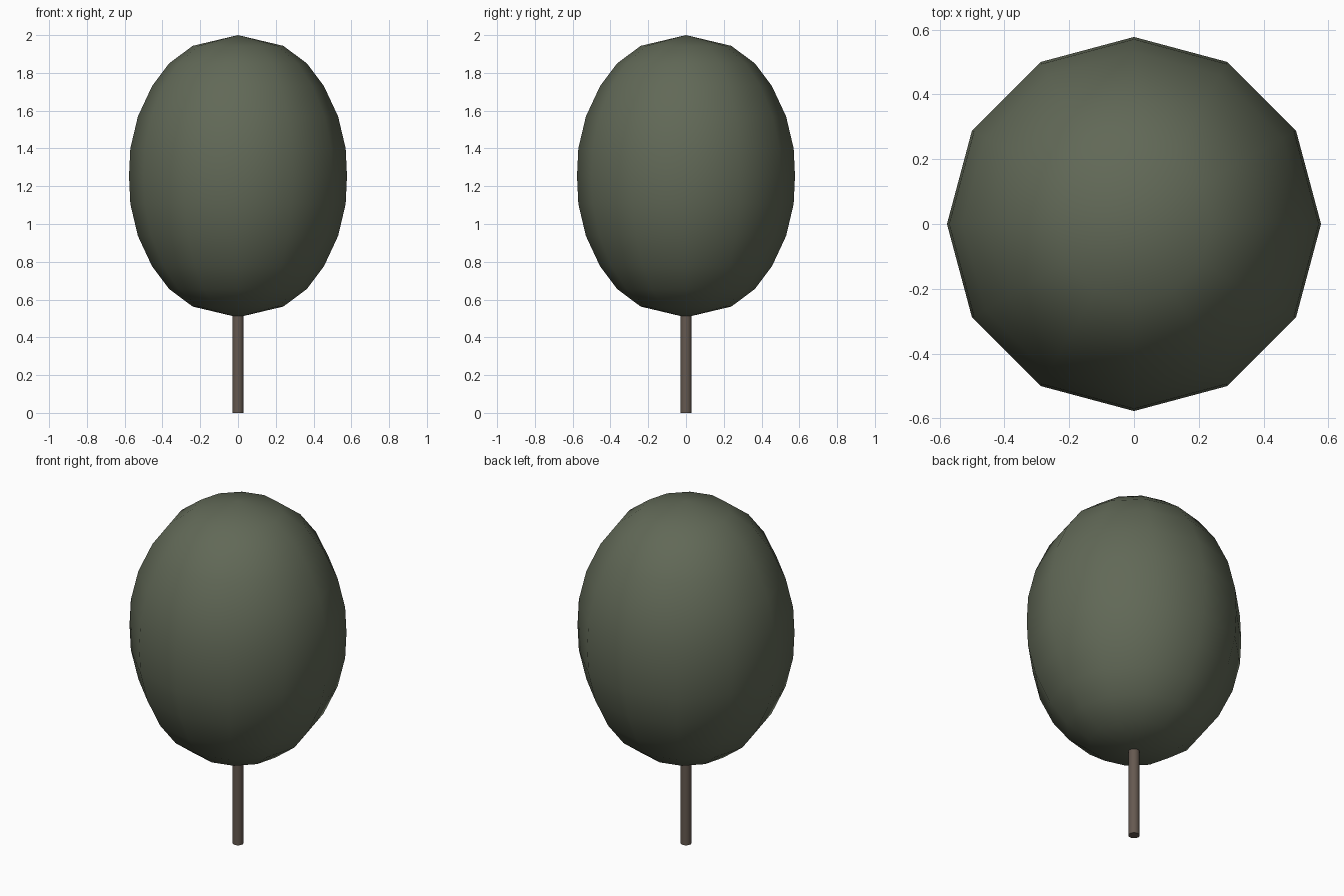
import bpy, bmesh, math

if "Cube" in bpy.data.objects:
    bpy.data.objects.remove(bpy.data.objects["Cube"])


def material(name, color):
    m = bpy.data.materials.new(name)
    m.diffuse_color = (*color, 1)
    m.use_nodes = True
    m.node_tree.nodes["Principled BSDF"].inputs["Base Color"].default_value = m.diffuse_color
    return m


def lathe(name, profile, sides, mat, angle):
    """Revolve (radius, z) points about z; zero radius makes a pole."""
    bm = bmesh.new()
    rings = []
    for r, z in profile:
        n = sides if r > 0 else 1
        rings.append([bm.verts.new((r * math.cos(math.tau * i / sides),
                                    r * math.sin(math.tau * i / sides), z))
                      for i in range(n)])
    for a, b in zip(rings, rings[1:]):
        for i in range(sides):
            j = (i + 1) % sides
            if len(a) == 1:
                bm.faces.new((a[0], b[j], b[i]))
            elif len(b) == 1:
                bm.faces.new((a[i], a[j], b[0]))
            else:
                bm.faces.new((a[i], a[j], b[j], b[i]))
    bmesh.ops.recalc_face_normals(bm, faces=bm.faces)
    mesh = bpy.data.meshes.new(name)
    bm.to_mesh(mesh)
    bm.free()
    obj = bpy.data.objects.new(name, mesh)
    bpy.context.collection.objects.link(obj)
    mesh.materials.append(mat)
    bpy.ops.object.select_all(action='DESELECT')
    obj.select_set(True)
    bpy.context.view_layer.objects.active = obj
    bpy.ops.object.shade_smooth_by_angle(angle=math.radians(angle))
    return obj


# Crown: twelve-sided egg, mirrored about its middle height
MID = 1.253
half = [(0, 0.747), (0.24, 0.69), (0.365, 0.597), (0.455, 0.477),
        (0.53, 0.316), (0.57, 0.147)]
profile = ([(r, MID - h) for r, h in half] + [(0.577, MID)]
           + [(r, MID + h) for r, h in reversed(half)])
lathe("crown", profile, 12, material("foliage", (0.12, 0.14, 0.095)), 60)

# Trunk: thin straight stem ending just inside the crown
lathe("trunk", [(0, 0), (0.03, 0), (0.03, 0.515), (0, 0.515)], 12,
      material("bark", (0.13, 0.10, 0.08)), 40)
